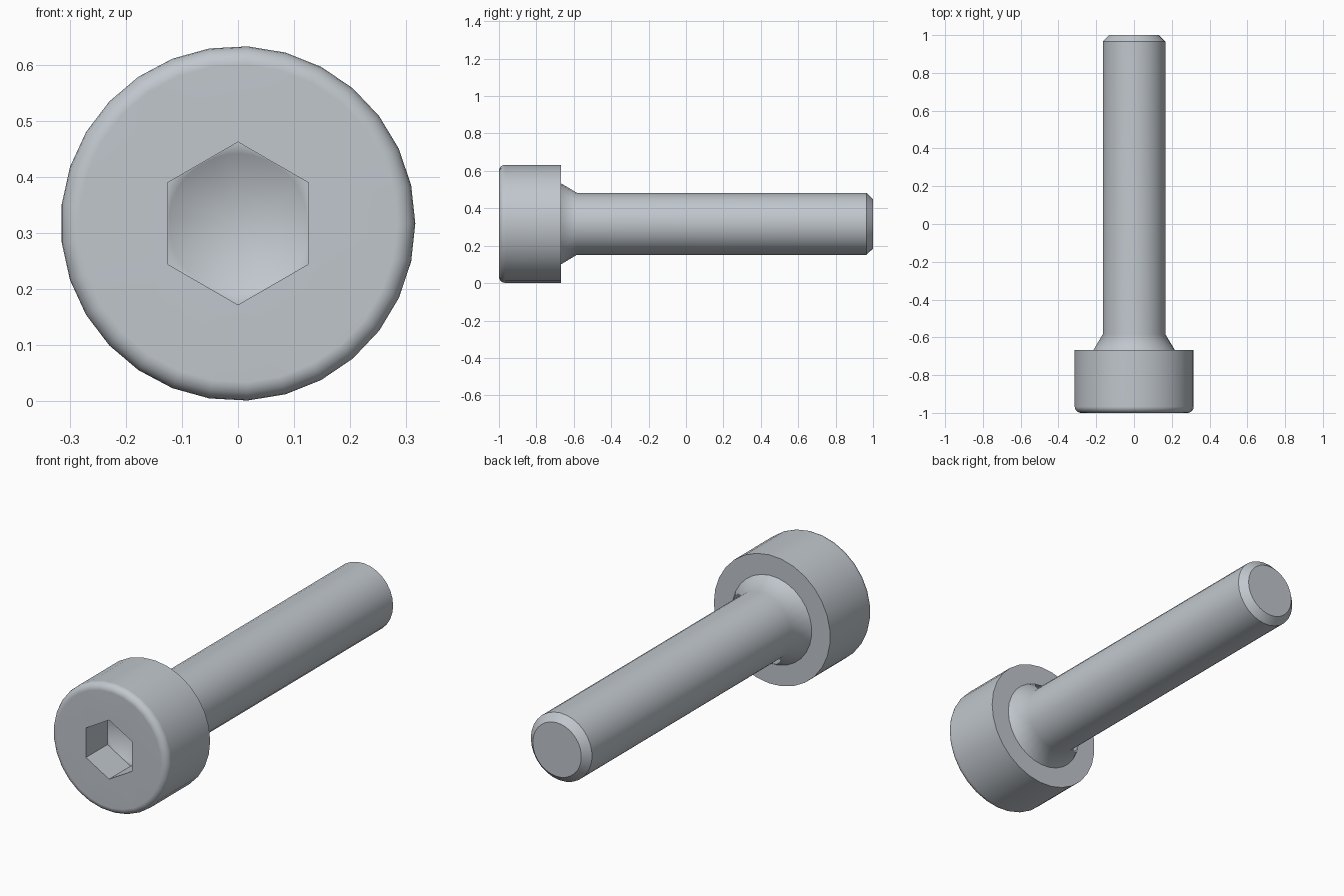
import bpy
import bmesh
import math

if "Cube" in bpy.data.objects:
    bpy.data.objects.remove(bpy.data.objects["Cube"])

SIDES = 29          # facets around every round part
CENTER_Z = 0.317    # height of the bolt axis

steel = bpy.data.materials.new("steel grey")
steel.diffuse_color = (0.53, 0.57, 0.61, 1.0)
steel.use_nodes = True
steel.node_tree.nodes["Principled BSDF"].inputs["Base Color"].default_value = steel.diffuse_color


def ring(bm, radius, y, sides=SIDES, turn=0.0):
    """Closed loop of vertices around the bolt axis."""
    return [bm.verts.new((radius * math.cos(turn + math.tau * i / sides), y,
                          CENTER_Z + radius * math.sin(turn + math.tau * i / sides)))
            for i in range(sides)]


def bridge(bm, a, b):
    """Quads between two loops of equal size."""
    n = len(a)
    for i in range(n):
        j = (i + 1) % n
        bm.faces.new((a[i], a[j], b[j], b[i]))


def lathe(bm, profile):
    """Revolve (radius, y) points and return all loops."""
    loops = [ring(bm, r, y) for r, y in profile]
    for a, b in zip(loops, loops[1:]):
        bridge(bm, a, b)
    return loops


def fill_between(bm, outer, inner):
    """Flat face with a hole, between loops of different size."""
    edges = []
    for loop in (outer, inner):
        for i, v in enumerate(loop):
            w = loop[(i + 1) % len(loop)]
            edges.append(bm.edges.get((v, w)) or bm.edges.new((v, w)))
    bmesh.ops.triangle_fill(bm, edges=edges, use_beauty=True)


def finish(bm, name):
    bmesh.ops.recalc_face_normals(bm, faces=bm.faces[:])
    mesh = bpy.data.meshes.new(name)
    bm.to_mesh(mesh)
    bm.free()
    mesh.materials.append(steel)
    obj = bpy.data.objects.new(name, mesh)
    bpy.context.collection.objects.link(obj)
    bpy.ops.object.select_all(action='DESELECT')
    obj.select_set(True)
    bpy.context.view_layer.objects.active = obj
    bpy.ops.object.shade_smooth_by_angle(angle=math.radians(35))
    weighted = obj.modifiers.new("even shading", 'WEIGHTED_NORMAL')
    weighted.keep_sharp = True
    return obj


# Head: rounded front rim, straight side, flat underside
bm = bmesh.new()
R, FILLET = 0.316, 0.033
rim = [(R - FILLET + FILLET * math.sin(t), -1 + FILLET - FILLET * math.cos(t))
       for t in (math.pi / 2 * k / 5 for k in range(6))]
head_loops = lathe(bm, rim + [(R, -0.667), (0.216, -0.667)])

# Hexagonal socket with a drilled conical bottom
HEX, FLOOR = 0.145, -0.833
hex_front = ring(bm, HEX, -1.0, 6, math.pi / 6)
hex_floor = ring(bm, HEX, FLOOR, 6, math.pi / 6)
fill_between(bm, head_loops[0], hex_front)
bridge(bm, hex_front, hex_floor)
drill = ring(bm, 0.1245, FLOOR)
fill_between(bm, hex_floor, drill)
tip = bm.verts.new((0, FLOOR + 0.072, CENTER_Z))
for i in range(SIDES):
    bm.faces.new((drill[i], drill[(i + 1) % SIDES], tip))
finish(bm, "bolt_head")

# Shank: flared neck under the head, straight rod, chamfered end
bm = bmesh.new()
shank_loops = lathe(bm, [(0.216, -0.667), (0.166, -0.583), (0.166, 0.966), (0.132, 1.0)])
bm.faces.new(shank_loops[-1])
finish(bm, "bolt_shank")
